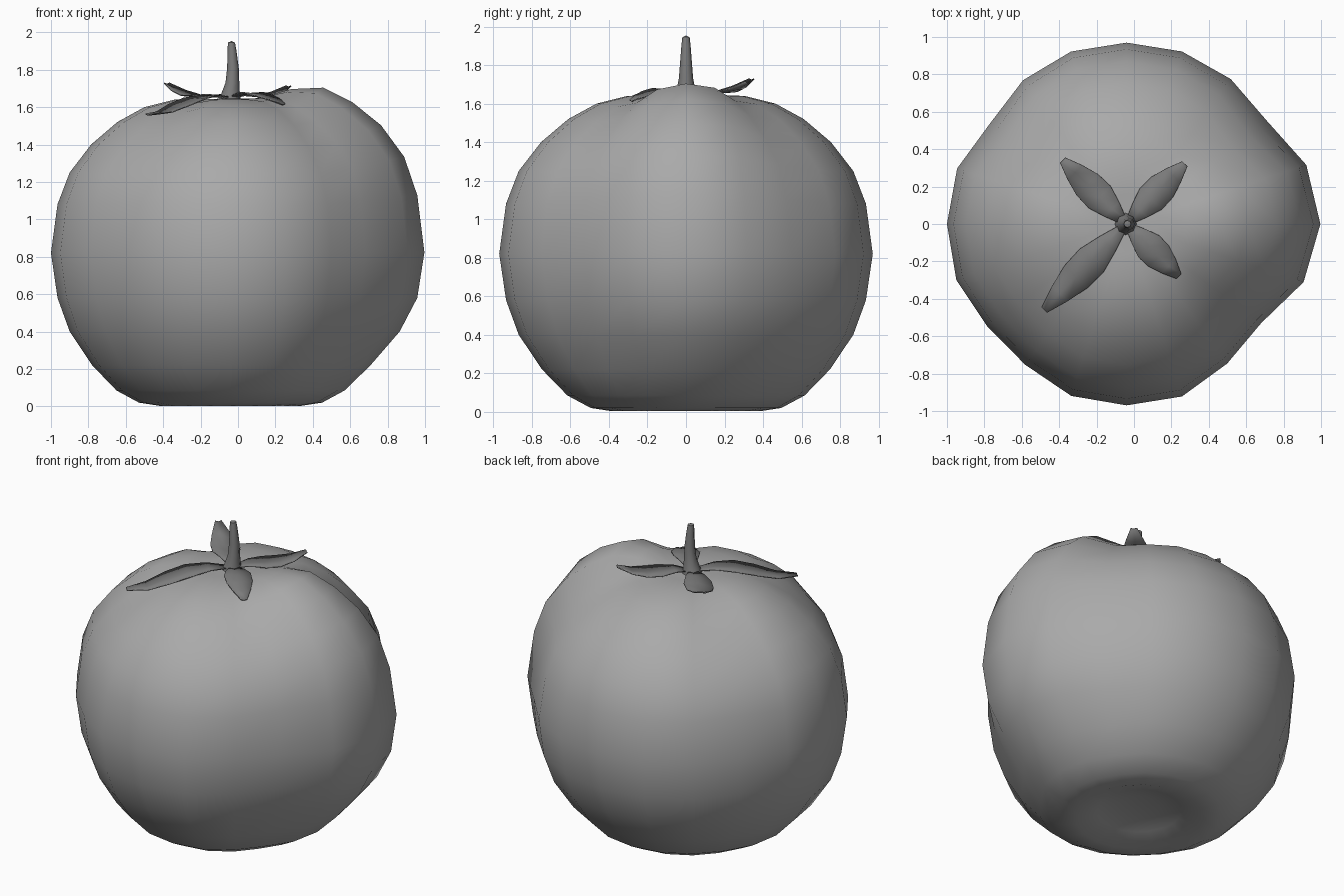
import bpy, bmesh, math
from mathutils import Vector

cube = bpy.data.objects.get("Cube")
if cube:
    bpy.data.objects.remove(cube)

CX = -0.04  # axis of the fruit


def material(name, v):
    m = bpy.data.materials.new(name)
    m.use_nodes = True
    m.diffuse_color = (v, v, v, 1)
    m.node_tree.nodes["Principled BSDF"].inputs["Base Color"].default_value = (v, v, v, 1)
    return m


def finish(bm, name, mat, angle):
    bmesh.ops.recalc_face_normals(bm, faces=bm.faces)
    mesh = bpy.data.meshes.new(name)
    bm.to_mesh(mesh)
    bm.free()
    mesh.materials.append(mat)
    ob = bpy.data.objects.new(name, mesh)
    bpy.context.collection.objects.link(ob)
    bpy.ops.object.select_all(action="DESELECT")
    ob.select_set(True)
    bpy.context.view_layer.objects.active = ob
    bpy.ops.object.shade_smooth_by_angle(angle=math.radians(angle))
    return ob


def smooth(t):
    t = max(0.0, min(1.0, t))
    return t * t * (3 - 2 * t)


def skin(bm, rings, bottom, top):
    """Join closed rings of points and close both ends with a fan."""
    rows = [[bm.verts.new(p) for p in ring] for ring in rings]
    n = len(rows[0])
    for a, b in zip(rows, rows[1:]):
        for i in range(n):
            bm.faces.new((a[i], a[(i + 1) % n], b[(i + 1) % n], b[i]))
    for row, p in ((rows[0], bottom), (rows[-1], top)):
        c = bm.verts.new(p)
        for i in range(n):
            bm.faces.new((row[i], row[(i + 1) % n], c))


skin_mat = material("fruit grey", 0.4)
leaf_mat = material("stem grey", 0.2)

# Fruit: a lobed body of revolution with grooves on the diagonals
profile = [(.12, .075), (.25, .045), (.38, .003), (.49, .02), (.61, .085), (.74, .22), (.86, .40),
           (.925, .58), (.96, .82), (.925, 1.08), (.86, 1.25), (.745, 1.40), (.605, 1.52),
           (.46, 1.60), (.30, 1.64), (.15, 1.645)]
# direction in degrees, depth low on the body, depth high on the body, half width
grooves = [(36, .05, .11, 26), (142, .04, .09, 26), (225, .05, .05, 32), (-38, .11, .10, 30)]


def fruit_point(r, z, deg):
    high = smooth((z - .3) / 1.2)
    edge = smooth((r - .1) / .4)
    scale, lift = 1.0, 0.0
    for at, low_d, high_d, width in grooves:
        d = abs((deg - at + 180) % 360 - 180)
        k = smooth(1 - d / width)
        scale -= k * edge * (low_d + (high_d - low_d) * high) * (.4 + .6 * smooth(z / .4))
        lift -= k * .04 * edge * smooth((z - 1.1) / .4)
    # The lobe on the left side is larger and taller
    d = abs((deg - 2 + 180) % 360 - 180)
    lobe = smooth(1 - d / 55) ** .6
    scale += .08 * lobe * smooth((z - .1) / .5)
    lift += .105 * lobe * smooth((z - .75) / .7) * smooth((r - .1) / .38)
    a = math.radians(deg)
    return Vector((CX + r * scale * math.cos(a), 1.01 * r * scale * math.sin(a), z + lift))


bm = bmesh.new()
skin(bm, [[fruit_point(r, z, i * 18) for i in range(20)] for r, z in profile],
     (CX, 0, .07), (CX, 0, 1.63))
finish(bm, "fruit", skin_mat, 60)

# Stem: a slightly bent, tapering stalk with a flared foot
stalk = [(-.045, 1.63, .06), (-.04, 1.67, .05), (-.03, 1.73, .037), (-.027, 1.81, .031),
         (-.032, 1.90, .024), (-.035, 1.945, .019)]
bm = bmesh.new()
skin(bm, [[(x + r * math.cos(i * math.tau / 8), r * math.sin(i * math.tau / 8), z)
           for i in range(8)] for x, z, r in stalk], (-.045, 0, 1.63), (-.035, 0, 1.953))
finish(bm, "stem", leaf_mat, 50)

# Leaves: four curved blades, each with a tip position and a height profile
half_widths = [.02, .058, .088, .085, .058, .02]
leaves = {
    "front_right_leaf": (-.48, -.46, (1.65, 1.66, 1.645, 1.61, 1.57, 1.56)),
    "back_right_leaf": (-.38, .34, (1.65, 1.665, 1.66, 1.66, 1.685, 1.725)),
    "back_left_leaf": (.27, .32, (1.65, 1.665, 1.66, 1.66, 1.675, 1.71)),
    "front_left_leaf": (.24, -.28, (1.65, 1.67, 1.675, 1.66, 1.64, 1.615)),
}
for name, (tx, ty, heights) in leaves.items():
    bm = bmesh.new()
    along = Vector((tx - CX, ty, 0))
    side = Vector((-along.y, along.x, 0)).normalized()
    size = .75 + .4 * along.length
    rows = []
    for i, (w, z) in enumerate(zip(half_widths, heights)):
        mid = Vector((CX, 0, z)) + along * (.04 + .96 * i / 5)
        rows.append([bm.verts.new(mid + side * w * size * s + Vector((0, 0, .006 * abs(s))))
                     for s in (-1, 0, 1)])
    for a, b in zip(rows, rows[1:]):
        for i in range(2):
            bm.faces.new((a[i], a[i + 1], b[i + 1], b[i]))
    ob = finish(bm, name, leaf_mat, 50)
    mod = ob.modifiers.new("thickness", "SOLIDIFY")
    mod.thickness = .006
